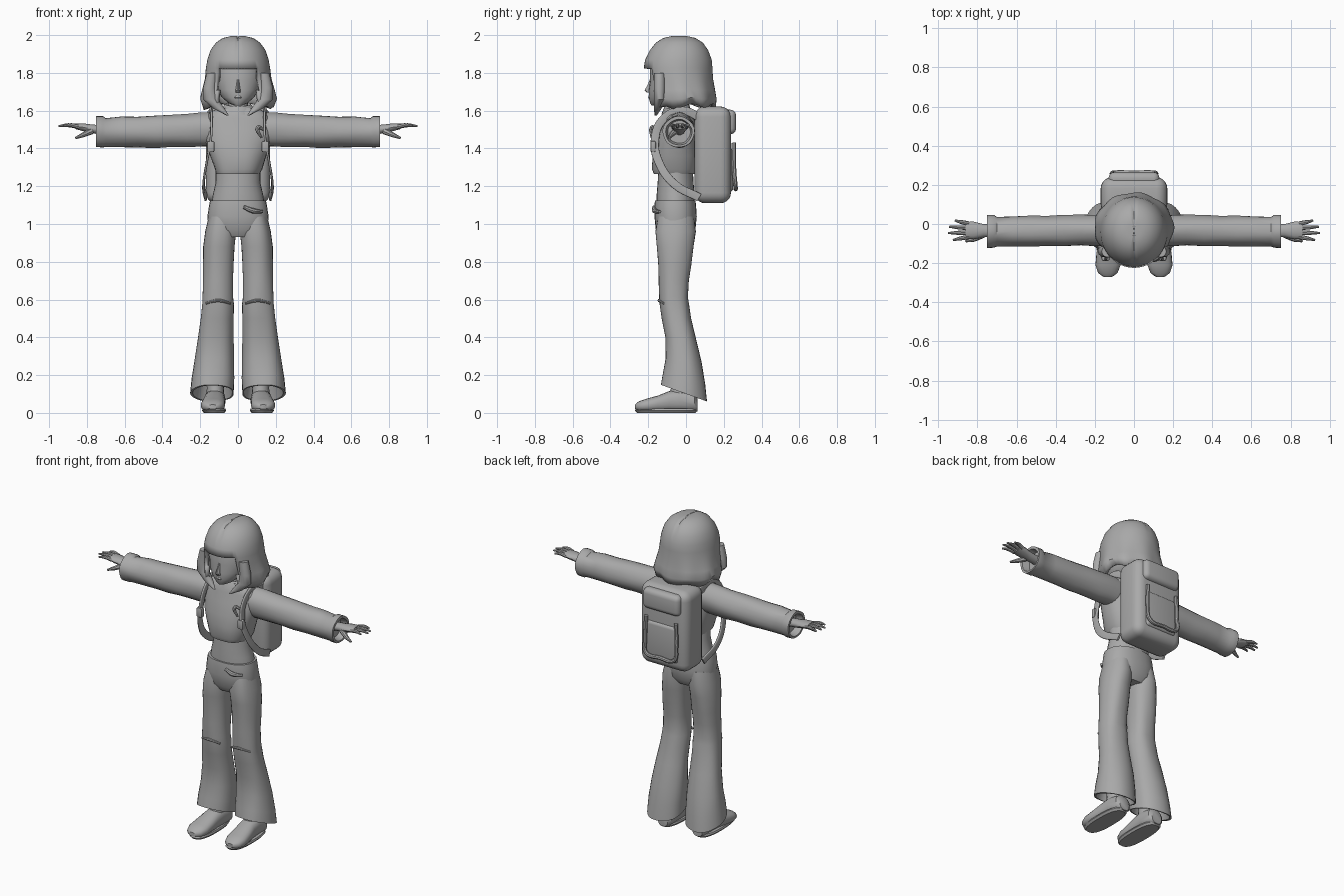
import bpy, bmesh, math
from mathutils import Vector

grey = bpy.data.materials.new("plain grey")
grey.diffuse_color = (0.4, 0.4, 0.4, 1)


def finish(ob, angle=40, mirror=False):
    """Give the part its colour, mirror and shading."""
    ob.data.materials.append(grey)
    if mirror:
        ob.modifiers.new("mirror", 'MIRROR')
    bpy.ops.object.select_all(action='DESELECT')
    ob.select_set(True)
    bpy.context.view_layer.objects.active = ob
    bpy.ops.object.shade_smooth_by_angle(angle=math.radians(angle))
    return ob


def from_bmesh(name, bm, **kw):
    bmesh.ops.recalc_face_normals(bm, faces=bm.faces)
    me = bpy.data.meshes.new(name)
    bm.to_mesh(me)
    bm.free()
    ob = bpy.data.objects.new(name, me)
    bpy.context.collection.objects.link(ob)
    return finish(ob, **kw)


def loft(name, axis, rows, n=24, power=2.0, wrinkle=0.0, **kw):
    """Skin rings (t, centre a, centre b, radius a, radius b, tilt) along an axis."""
    bm = bmesh.new()
    rings = []
    for i, row in enumerate(rows):
        t, ca, cb, ra, rb = row[:5]
        tilt = row[5] if len(row) > 5 else 0
        ring = []
        for k in range(n):
            th = 2 * math.pi * k / n
            c, s = math.cos(th), math.sin(th)
            w = 1 + wrinkle * math.sin(3 * th + 2.4 * i) * math.cos(2 * th - 1.7 * i)
            a = math.copysign(abs(c) ** (2 / power), c) * ra * w
            b = math.copysign(abs(s) ** (2 / power), s) * rb * w
            tt, a, b = t + tilt * b, ca + a, cb + b
            ring.append(bm.verts.new({'z': (a, b, tt), 'x': (tt, a, b), 'y': (a, tt, b)}[axis]))
        rings.append(ring)
    for r, q in zip(rings, rings[1:]):
        for k in range(n):
            bm.faces.new((r[k], r[(k + 1) % n], q[(k + 1) % n], q[k]))
    bm.faces.new(rings[0])
    bm.faces.new(rings[-1])
    return from_bmesh(name, bm, **kw)


def box(name, lo, hi, bevel, segs=4, **kw):
    """Rounded box between two corners."""
    lo, hi = Vector(lo), Vector(hi)
    bm = bmesh.new()
    bmesh.ops.create_cube(bm, size=1)
    for v in bm.verts:
        v.co = Vector([(p + q) / 2 + c * (q - p) for p, q, c in zip(lo, hi, v.co)])
    bmesh.ops.bevel(bm, geom=bm.edges[:], offset=bevel, segments=segs, profile=0.5, affect='EDGES')
    return from_bmesh(name, bm, **kw)


def tube(name, pts, radii, flat=0.0, **kw):
    """Swept tube, or a flat ribbon when flat is set."""
    cu = bpy.data.curves.new(name, 'CURVE')
    cu.dimensions = '3D'
    cu.bevel_depth, cu.extrude, cu.bevel_resolution = 1 if not flat else 0.006, flat, 2
    cu.resolution_u, cu.use_fill_caps = 5, True
    sp = cu.splines.new('BEZIER')
    sp.bezier_points.add(len(pts) - 1)
    for bp, p, r in zip(sp.bezier_points, pts, radii):
        bp.co, bp.radius = p, r
        bp.handle_left_type = bp.handle_right_type = 'AUTO'
    ob = bpy.data.objects.new(name, cu)
    bpy.context.collection.objects.link(ob)
    bpy.ops.object.select_all(action='DESELECT')
    ob.select_set(True)
    bpy.context.view_layer.objects.active = ob
    bpy.ops.object.convert(target='MESH')
    return finish(bpy.context.object, **kw)


# Hair: bob-cut shell with a window for the face and a ragged lower edge
profile = [(1.995, -.035, .035, .04), (1.985, -.035, .08, .085), (1.96, -.035, .117, .125),
           (1.92, -.037, .146, .155), (1.87, -.04, .162, .176), (1.825, -.042, .17, .182),
           (1.77, -.035, .176, .178), (1.71, -.025, .192, .178), (1.665, -.018, .203, .178),
           (1.625, -.018, .185, .174)]
n = 64
bm = bmesh.new()
rings = []
for i, (z, cy, rx, ry) in enumerate(profile):
    ring = []
    for k in range(n):
        th = 2 * math.pi * k / n
        low = max(0, (i - 5) / 4)
        w = 1 + 0.025 * low * math.sin(9 * th)
        dz = low ** 3 * (0.010 * math.sin(7 * th + 1) - 0.012 * (abs(math.cos(th / 2)) > .8))
        x, y = rx * w * math.sin(th), cy - ry * w * math.cos(th)
        part = 0.007 if abs(x) < .006 and z > 1.9 else 0
        ring.append(bm.verts.new((x, y, z + dz - part)))
    rings.append(ring)
for i in range(len(rings) - 1):
    for k in range(n):
        off = min(k + .5, n - k - .5)
        if i >= 5 and off < (7 if i < 7 else 6):
            continue
        r, q = rings[i], rings[i + 1]
        bm.faces.new((r[k], r[(k + 1) % n], q[(k + 1) % n], q[k]))
crown = bm.verts.new((0, -.035, 1.992))
for k in range(n):
    bm.faces.new((crown, rings[0][k], rings[0][(k + 1) % n]))
hair = from_bmesh("hair", bm)
sol = hair.modifiers.new("thickness", 'SOLIDIFY')
sol.thickness, sol.offset = 0.025, -1

# Pointed front locks curling under the chin
loft("front_lock", 'z', [(1.80, .135, -.14, .03, .03), (1.72, .15, -.14, .035, .03),
                         (1.66, .145, -.14, .04, .03), (1.61, .10, -.15, .03, .02),
                         (1.575, .055, -.16, .006, .006)], n=12, mirror=True)

# Head, features and neck
loft("head", 'z', [(1.628, 0, -.155, .022, .028), (1.64, 0, -.135, .05, .055),
                   (1.67, 0, -.11, .085, .087), (1.71, 0, -.09, .112, .107),
                   (1.76, 0, -.078, .125, .112), (1.82, 0, -.07, .13, .12),
                   (1.90, 0, -.05, .11, .11), (1.94, 0, -.05, .05, .05)])
loft("nose", 'z', [(1.695, 0, -.198, .013, .01), (1.708, 0, -.202, .013, .018),
                   (1.74, 0, -.19, .008, .012), (1.78, 0, -.18, .005, .006)], n=10)
loft("mouth", 'z', [(1.662, 0, -.186, .014, .01), (1.670, 0, -.188, .024, .013),
                    (1.680, 0, -.19, .012, .009)], n=10)
loft("neck", 'z', [(1.55, 0, -.05, .06, .055), (1.68, 0, -.05, .05, .05)], n=16)

# Cropped jacket with a loose hem, and the collar
loft("jacket", 'z', [(1.30, 0, -.06, .10, .09), (1.265, 0, -.062, .115, .108),
                     (1.29, 0, -.062, .125, .118), (1.36, 0, -.06, .148, .118),
                     (1.43, 0, -.055, .168, .112), (1.50, 0, -.045, .18, .10),
                     (1.56, 0, -.04, .175, .092), (1.595, 0, -.04, .145, .08),
                     (1.615, 0, -.045, .09, .065)], n=32, power=2.5, wrinkle=.03)
loft("collar", 'z', [(1.58, 0, -.05, .10, .08), (1.615, 0, -.05, .085, .07, .1),
                     (1.635, 0, -.05, .068, .06, .2), (1.60, 0, -.05, .06, .05, .2)], n=24)

# Sleeves with turned, open cuffs
loft("sleeve", 'x', [(.12, -.035, 1.5, .075, .09), (.20, -.033, 1.5, .08, .09),
                     (.27, -.033, 1.495, .078, .088), (.36, -.034, 1.492, .08, .085),
                     (.44, -.035, 1.49, .077, .086), (.53, -.037, 1.488, .079, .081),
                     (.62, -.037, 1.487, .077, .081), (.70, -.038, 1.485, .076, .076),
                     (.715, -.038, 1.487, .083, .083), (.752, -.038, 1.487, .085, .082),
                     (.752, -.038, 1.487, .070, .068), (.71, -.038, 1.487, .06, .06)],
     wrinkle=.035, mirror=True)

# Hands
loft("palm", 'x', [(.69, -.035, 1.495, .03, .026), (.77, -.034, 1.503, .034, .024),
                   (.82, -.033, 1.512, .045, .021), (.86, -.032, 1.517, .043, .015)],
     n=14, mirror=True)
for i, (y0, y1, tip) in enumerate([(-.066, -.082, .925), (-.044, -.046, .95),
                                   (-.02, -.014, .945), (.002, .018, .915)]):
    tube(f"finger_{i + 1}", [(.845, y0, 1.515), ((.85 + tip) / 2, (y0 + y1) / 2, 1.523),
                             (tip, y1, 1.518)], [.012, .0105, .005], mirror=True)
tube("thumb", [(.775, -.055, 1.492), (.82, -.078, 1.472), (.86, -.088, 1.455)],
     [.018, .013, .006], mirror=True)

# Waist and hips
loft("waist", 'z', [(1.10, 0, -.055, .142, .10), (1.16, 0, -.055, .132, .10),
                    (1.22, 0, -.055, .118, .095), (1.32, 0, -.055, .12, .09)], n=28)
loft("hips", 'z', [(.93, 0, -.055, .10, .08), (.97, 0, -.055, .155, .105),
                   (1.04, 0, -.055, .162, .112), (1.10, 0, -.057, .153, .11),
                   (1.125, 0, -.057, .148, .107), (1.125, 0, -.057, .13, .09)], n=28, power=2.3)

# Flared trouser legs, hems dropping to the back
loft("trouser_leg", 'z', [(1.04, .085, -.055, .07, .095), (.96, .092, -.055, .082, .107),
                          (.88, .099, -.057, .083, .097), (.78, .104, -.06, .081, .087),
                          (.70, .106, -.063, .079, .08), (.61, .106, -.065, .081, .076),
                          (.575, .107, -.062, .084, .078), (.50, .112, -.05, .087, .078),
                          (.40, .117, -.03, .094, .08), (.28, .126, -.015, .105, .095, -.1),
                          (.18, .132, -.01, .113, .112, -.25), (.105, .135, -.012, .115, .122, -.36),
                          (.105, .135, -.012, .105, .112, -.36), (.19, .13, -.012, .09, .09, -.3)],
     n=28, power=2.2, wrinkle=.03, mirror=True)
tube("knee_fold", [(.04, -.125, .58), (.105, -.142, .595), (.17, -.118, .58)],
     [.006, .009, .006], mirror=True)

# Shoes with soles and ankles
loft("shoe", 'y', [(.06, .122, .045, .035, .038), (.045, .122, .055, .052, .05),
                   (-.03, .122, .065, .056, .06), (-.09, .125, .06, .056, .055),
                   (-.15, .13, .048, .062, .043), (-.21, .133, .04, .064, .035),
                   (-.25, .134, .035, .05, .026), (-.27, .134, .032, .022, .012)],
     n=20, power=2.4, mirror=True)
loft("sole", 'z', [(0, .126, -.105, .055, .155), (.012, .127, -.105, .064, .165),
                   (.022, .127, -.105, .06, .16)], n=28, power=2.6, mirror=True)
loft("ankle", 'z', [(.06, .12, -.03, .05, .07), (.13, .12, -.03, .045, .05),
                    (.19, .118, -.03, .05, .052), (.30, .115, -.03, .05, .05)], n=16, mirror=True)

# Backpack with top flap, pocket, handle and side pads
box("backpack", (-.17, .045, 1.11), (.17, .238, 1.622), .055, 5)
box("pack_flap", (-.13, .19, 1.475), (.13, .265, 1.605), .03)
box("pack_pocket", (-.11, .20, 1.17), (.11, .25, 1.40), .02)
tube("pocket_trim", [(-.105, .252, 1.43), (-.11, .255, 1.28), (-.10, .262, 1.20), (0, .262, 1.19),
                     (.10, .262, 1.20), (.11, .255, 1.28), (.105, .252, 1.43)], [.012] * 7)
tube("pack_handle", [(-.05, .10, 1.61), (0, .10, 1.628), (.05, .10, 1.61)], [.008] * 3)

# Shoulder straps, buckles and lower straps
tube("shoulder_strap", [(.13, .08, 1.56), (.145, -.02, 1.60), (.14, -.125, 1.55),
                        (.145, -.165, 1.44), (.165, -.145, 1.33), (.182, -.06, 1.21),
                        (.17, .07, 1.14)], [1] * 7, flat=.016, mirror=True)
box("strap_buckle", (.125, -.188, 1.38), (.165, -.160, 1.44), .008, 2, mirror=True)
tube("hanging_cord", [(.135, -.165, 1.50), (.105, -.18, 1.51), (.125, -.182, 1.455)],
     [.008, .012, .006])

# Belt end on the hip
tube("belt_end", [(.03, -.168, 1.09), (.08, -.166, 1.07), (.13, -.14, 1.065)], [.01, .014, .008])
